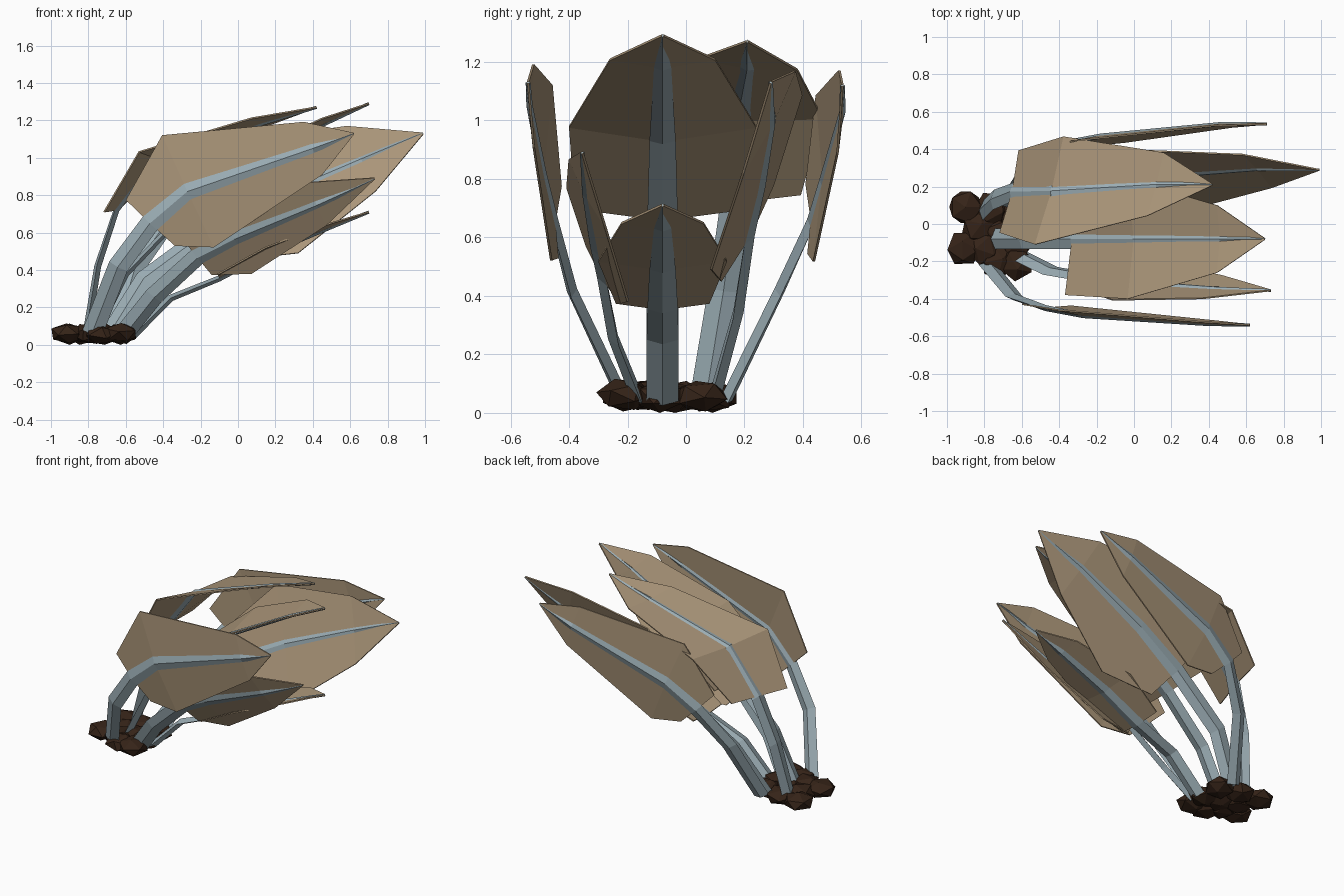
import bpy, bmesh, math
from mathutils import Vector, Matrix

if "Cube" in bpy.data.objects:
    bpy.data.objects.remove(bpy.data.objects["Cube"])


def material(name, rgb):
    m = bpy.data.materials.new(name)
    m.diffuse_color = (*rgb, 1)
    m.use_nodes = True
    m.node_tree.nodes["Principled BSDF"].inputs["Base Color"].default_value = m.diffuse_color
    return m


LEAF = material("dry_leaf_tan", (0.40, 0.30, 0.19))
STEM = material("stem_blue_grey", (0.33, 0.42, 0.46))
SOIL = material("dark_brown_clod", (0.036, 0.017, 0.009))


def finish(name, bm, mat):
    bmesh.ops.recalc_face_normals(bm, faces=bm.faces)
    me = bpy.data.meshes.new(name)
    bm.to_mesh(me)
    bm.free()
    me.materials.append(mat)
    ob = bpy.data.objects.new(name, me)
    bpy.context.collection.objects.link(ob)
    return ob


def skin(bm, rings):
    # join equal closed rings into a capped tube
    rows = [[bm.verts.new(p) for p in r] for r in rings]
    n = len(rows[0])
    for a, b in zip(rows, rows[1:]):
        for i in range(n):
            j = (i + 1) % n
            bm.faces.new((a[i], a[j], b[j], b[i]))
    bm.faces.new(rows[0])
    bm.faces.new(rows[-1])


def frond(name, path, blades, across, fold, inward=(0, 0, 1), skew=0):
    """path: stem points; blades: leaf half widths for the last points;
    across: leaf width direction; inward: side the leaf edges fold towards;
    skew: how far one leaf edge is ahead of the other."""
    pts = [Vector(p) for p in path]
    first = len(pts) - len(blades)
    n = len(pts)
    flat = Vector(across).cross(pts[-1] - pts[first]).normalized()
    if flat.dot(Vector(inward)) < 0:
        flat = -flat
    stem_rings, leaf_rings = [], []
    for i, p in enumerate(pts):
        t = (pts[min(i + 1, n - 1)] - pts[max(i - 1, 0)]).normalized()
        w = t.cross(flat).normalized()
        if w.dot(Vector(across)) < 0:
            w = -w
        nor = w.cross(t).normalized()
        if nor.dot(flat) < 0:
            nor = -nor
        # flattened diamond stem, tapering towards the tip
        f = i / (n - 1)
        hw = 0.052 * (1 - f ** 3.2) + 0.003
        th = 0.021 * (1 - 0.6 * f)
        stem_rings.append([p + w * hw, p + nor * th, p - w * hw, p - nor * th])
        # thin creased leaf blade
        if i >= first:
            h = blades[i - first]
            lift = nor * fold * h
            side = (w + t * skew) * h
            e = nor * 0.004
            a, b = p - side + lift, p + side + lift
            leaf_rings.append([a - e, p - e, b - e, b + e, p + e, a + e])
    bm = bmesh.new()
    skin(bm, stem_rings)
    finish(name + "_stem", bm, STEM)
    bm = bmesh.new()
    skin(bm, leaf_rings)
    finish(name + "_leaf", bm, LEAF)


# fronds lying across y
frond("upper_middle",
      [(-.76, -.08, .06), (-.6, -.08, .38), (-.33, -.08, .66), (0, -.08, .93), (.46, -.08, 1.18), (.70, -.08, 1.29)],
      [.30, .32, .18, .004], (0, 1, 0), 0.18)
frond("upper_back",
      [(-.81, .07, .06), (-.75, .13, .42), (-.65, .17, .72), (-.44, .175, 1.0), (.12, .21, 1.18), (.42, .21, 1.27)],
      [.22, .29, .17, .004], (0, 1, -.2), 0.08, skew=.25)
frond("lower_middle",
      [(-.57, -.08, .04), (-.36, -.08, .25), (-.1, -.08, .355), (.16, -.08, .49), (.5, -.08, .63), (.70, -.08, .71)],
      [.16, .22, .14, .004], (0, 1, 0), 0.15)

# upright fronds on the two outer sides
frond("front_side",
      [(-.78, -.22, .06), (-.64, -.39, .42), (-.47, -.45, .65), (-.27, -.49, .82), (.40, -.535, 1.05), (.62, -.54, 1.13)],
      [.18, .33, .15, .004], (0, -.03, 1), 0.09, (0, 1, 0))
frond("back_side",
      [(-.66, .14, .05), (-.55, .32, .42), (-.38, .43, .66), (-.18, .47, .80), (.47, .535, 1.03), (.71, .535, 1.12)],
      [.17, .31, .15, .004], (0, .05, 1), 0.09, (0, -1, 0))

# tilted inner fronds
frond("front_inner",
      [(-.61, -.17, .06), (-.45, -.25, .26), (-.22, -.29, .47), (-.02, -.315, .57), (.42, -.345, .75), (.73, -.355, .89)],
      [.14, .24, .14, .004], (0, -.42, .9), 0.06, (0, 1, 0))
frond("back_inner",
      [(-.68, .1, .06), (-.5, .18, .35), (-.15, .22, .61), (.17, .26, .78), (.66, .295, .99), (.99, .29, 1.13)],
      [.22, .37, .21, .004], (0, .4, .9), 0.06, (0, -1, 0))

# clods of soil at the root
clods = [(-.90, .09), (-.76, .08), (-.91, -.13), (-.83, -.02), (-.73, -.2),
         (-.63, -.21), (-.72, -.06), (-.63, .05), (-.80, -.13), (-.63, -.09)]
for i, (x, y) in enumerate(clods):
    bm = bmesh.new()
    bmesh.ops.create_icosphere(bm, subdivisions=1, radius=0.098)
    bm.transform(Matrix.Translation((x, y, .062)) @ Matrix.Diagonal((1, 1, .58, 1))
                 @ Matrix.Rotation(i * 1.3, 4, 'Z') @ Matrix.Rotation(i * .7, 4, 'X'))
    low = min(v.co.z for v in bm.verts)
    bm.transform(Matrix.Translation((0, 0, -low + .005 * (i % 3))))
    finish("root_clod_%d" % (i + 1), bm, SOIL)
